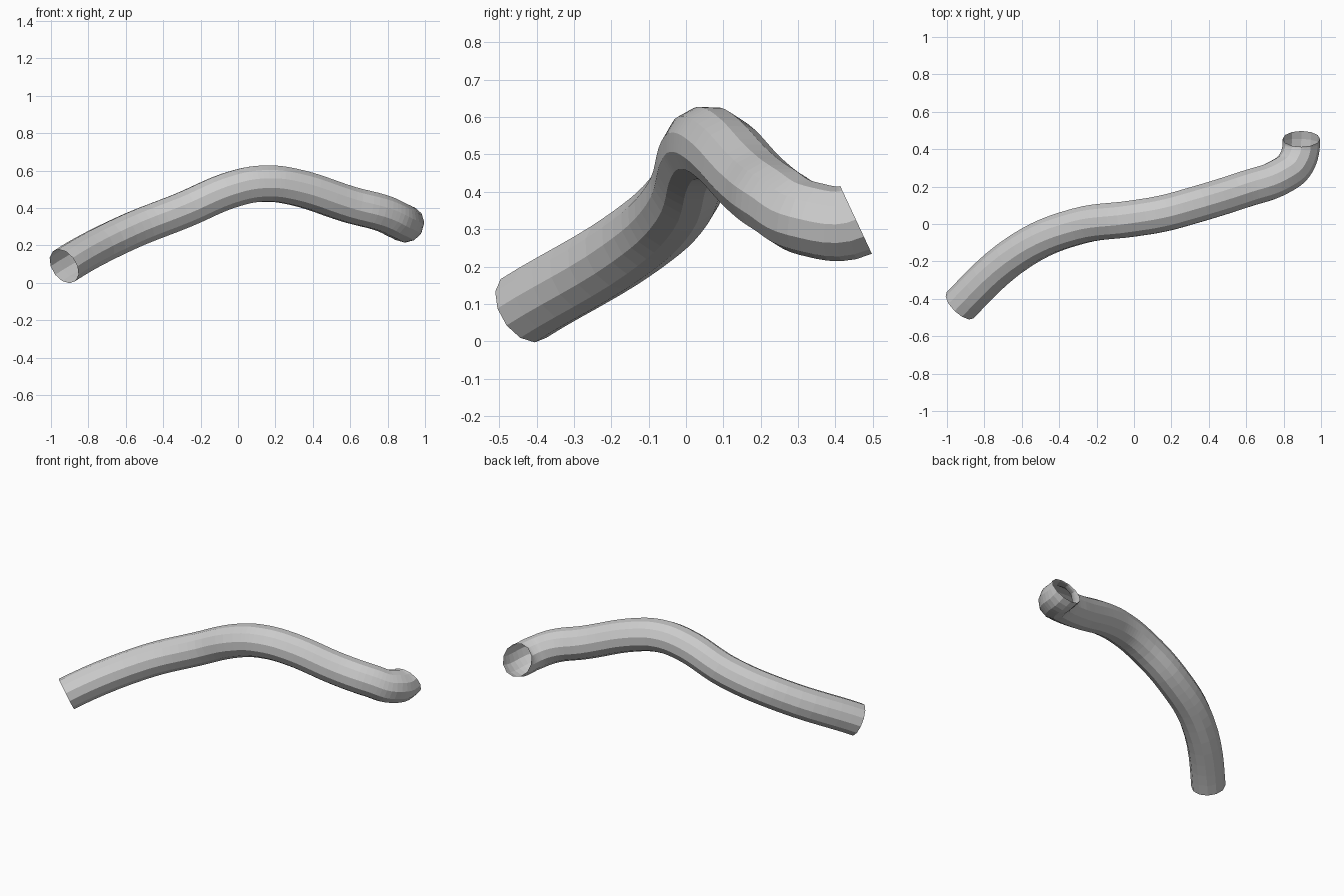
import bpy
from mathutils import Vector

if "Cube" in bpy.data.objects:
    bpy.data.objects.remove(bpy.data.objects["Cube"])

# Centre line of the pipe
path = [
    (-0.93, -0.435, 0.088),
    (-0.60, -0.14, 0.265),
    (-0.30, -0.012, 0.385),
    (0.00, 0.03, 0.508),
    (0.15, 0.055, 0.53),
    (0.30, 0.095, 0.512),
    (0.60, 0.188, 0.417),
    (0.78, 0.252, 0.369),
    (0.866, 0.325, 0.329),
    (0.895, 0.455, 0.325),
]
start_dir = Vector((0.63, 0.65, 0.42))
end_dir = Vector((0.0, 0.9, 0.42))

curve = bpy.data.curves.new("pipe", 'CURVE')
curve.dimensions = '3D'
curve.resolution_u = 6
curve.bevel_depth = 0.1
curve.bevel_resolution = 4      # twelve sides
curve.use_fill_caps = False     # open ends
spline = curve.splines.new('BEZIER')
spline.bezier_points.add(len(path) - 1)
for bp, co in zip(spline.bezier_points, path):
    bp.co = co
    bp.handle_left_type = bp.handle_right_type = 'AUTO'

# Fixed directions at both open ends
for bp, d, reach in ((spline.bezier_points[0], start_dir, 0.14),
                     (spline.bezier_points[-1], end_dir, 0.05)):
    bp.handle_left_type = bp.handle_right_type = 'FREE'
    bp.handle_left = bp.co - d.normalized() * reach
    bp.handle_right = bp.co + d.normalized() * reach
spline.use_smooth = False

# Plain grey surface
grey = bpy.data.materials.new("light grey")
grey.diffuse_color = (0.6, 0.6, 0.6, 1)
grey.use_nodes = True
grey.node_tree.nodes["Principled BSDF"].inputs["Base Color"].default_value = grey.diffuse_color
curve.materials.append(grey)

pipe = bpy.data.objects.new("pipe", curve)
bpy.context.collection.objects.link(pipe)
bpy.context.view_layer.objects.active = pipe
pipe.select_set(True)
bpy.ops.object.convert(target='MESH')
